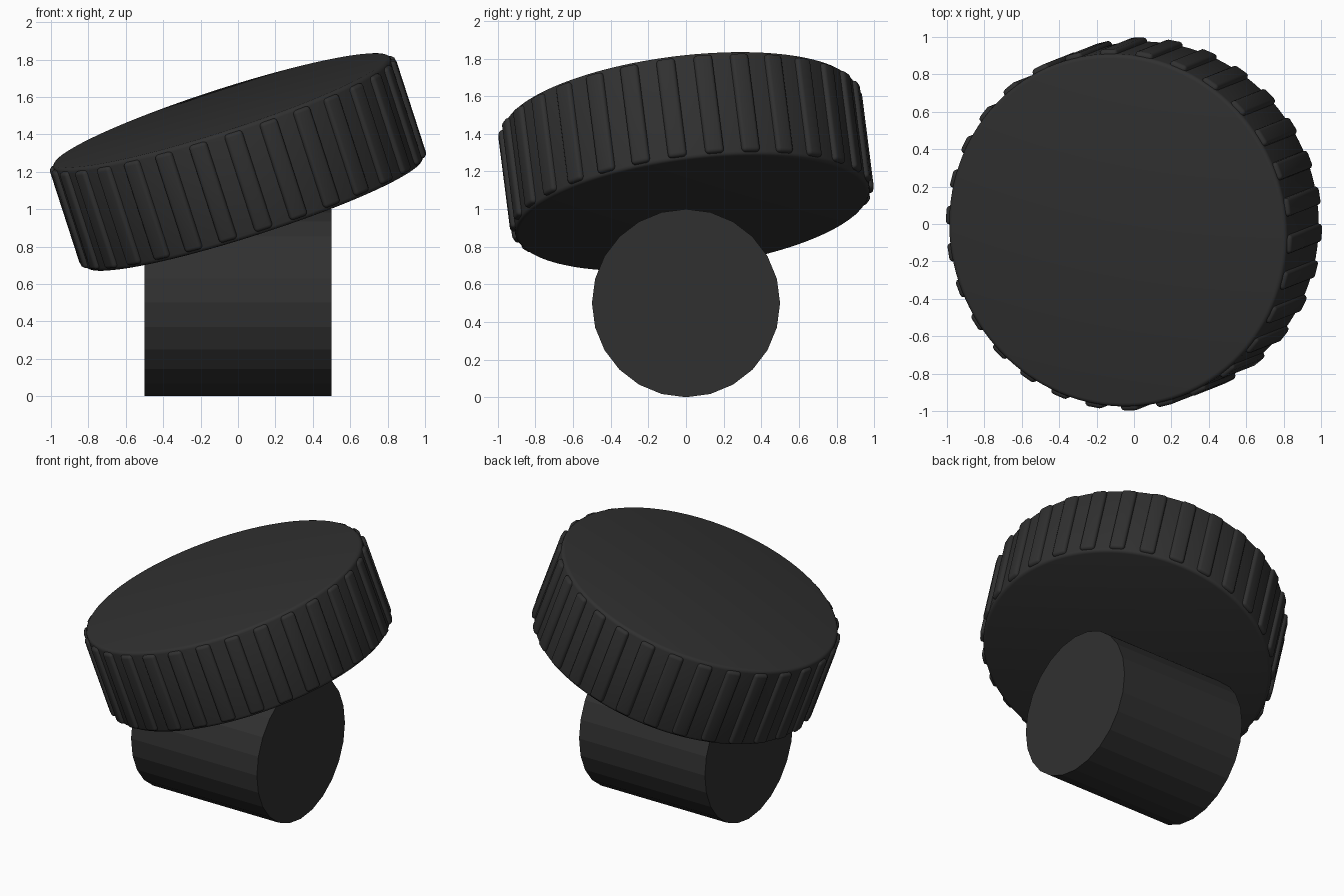
import bpy, bmesh, math
from mathutils import Vector, Matrix

if "Cube" in bpy.data.objects:
    bpy.data.objects.remove(bpy.data.objects["Cube"])

mat = bpy.data.materials.new("dark charcoal")
mat.diffuse_color = (0.03, 0.03, 0.03, 1)
mat.use_nodes = True
mat.node_tree.nodes["Principled BSDF"].inputs["Base Color"].default_value = mat.diffuse_color


def make_object(name, bm, matrix):
    mesh = bpy.data.meshes.new(name)
    bm.to_mesh(mesh)
    bm.free()
    mesh.materials.append(mat)
    ob = bpy.data.objects.new(name, mesh)
    bpy.context.collection.objects.link(ob)
    ob.matrix_world = matrix
    return ob


def smooth(ob, angle):
    bpy.ops.object.select_all(action='DESELECT')
    ob.select_set(True)
    bpy.context.view_layer.objects.active = ob
    bpy.ops.object.shade_smooth_by_angle(angle=math.radians(angle))


# Base: flat-sided cylinder lying along x
bm = bmesh.new()
bmesh.ops.create_cone(bm, cap_ends=True, segments=24, radius1=0.5, radius2=0.5, depth=1.0)
make_object("base_barrel", bm,
            Matrix.Translation((0, 0, 0.5)) @ Matrix.Rotation(math.pi / 2, 4, 'Y'))

# Tilted frame shared by the knob parts
axis = Vector((-0.305, -0.12, 0.943)).normalized()
tilt = Matrix.Translation((0, 0, 1.252)) @ Vector((0, 0, 1)).rotation_difference(axis).to_matrix().to_4x4()

# Knob body: disc with softened rims
HEIGHT, RADIUS = 0.585, 0.95
bm = bmesh.new()
bmesh.ops.create_cone(bm, cap_ends=True, segments=120, radius1=RADIUS, radius2=RADIUS, depth=HEIGHT)
rims = [e for e in bm.edges if abs(e.verts[0].co.z - e.verts[1].co.z) < 1e-4]
bmesh.ops.bevel(bm, geom=rims, offset=0.022, segments=3, profile=0.5, affect='EDGES')
smooth(make_object("knob_body", bm, tilt), 35)

# Grip ridges: rounded bars around the rim
COUNT, PHASE = 30, 8.4
bm = bmesh.new()
for i in range(COUNT):
    turn = Matrix.Rotation(math.radians(PHASE + 360 * i / COUNT), 4, 'Z')
    part = bmesh.new()
    bmesh.ops.create_cube(part, size=1, matrix=Matrix.Translation((0.943, 0, 0))
                          @ Matrix.Diagonal((0.06, 0.1, 0.55, 1)))
    bmesh.ops.bevel(part, geom=part.edges[:], offset=0.02, segments=3, profile=0.5, affect='EDGES')
    bmesh.ops.transform(part, matrix=turn, verts=part.verts)
    tmp = bpy.data.meshes.new("tmp")
    part.to_mesh(tmp)
    part.free()
    bm.from_mesh(tmp)
    bpy.data.meshes.remove(tmp)
smooth(make_object("grip_ridges", bm, tilt), 40)
